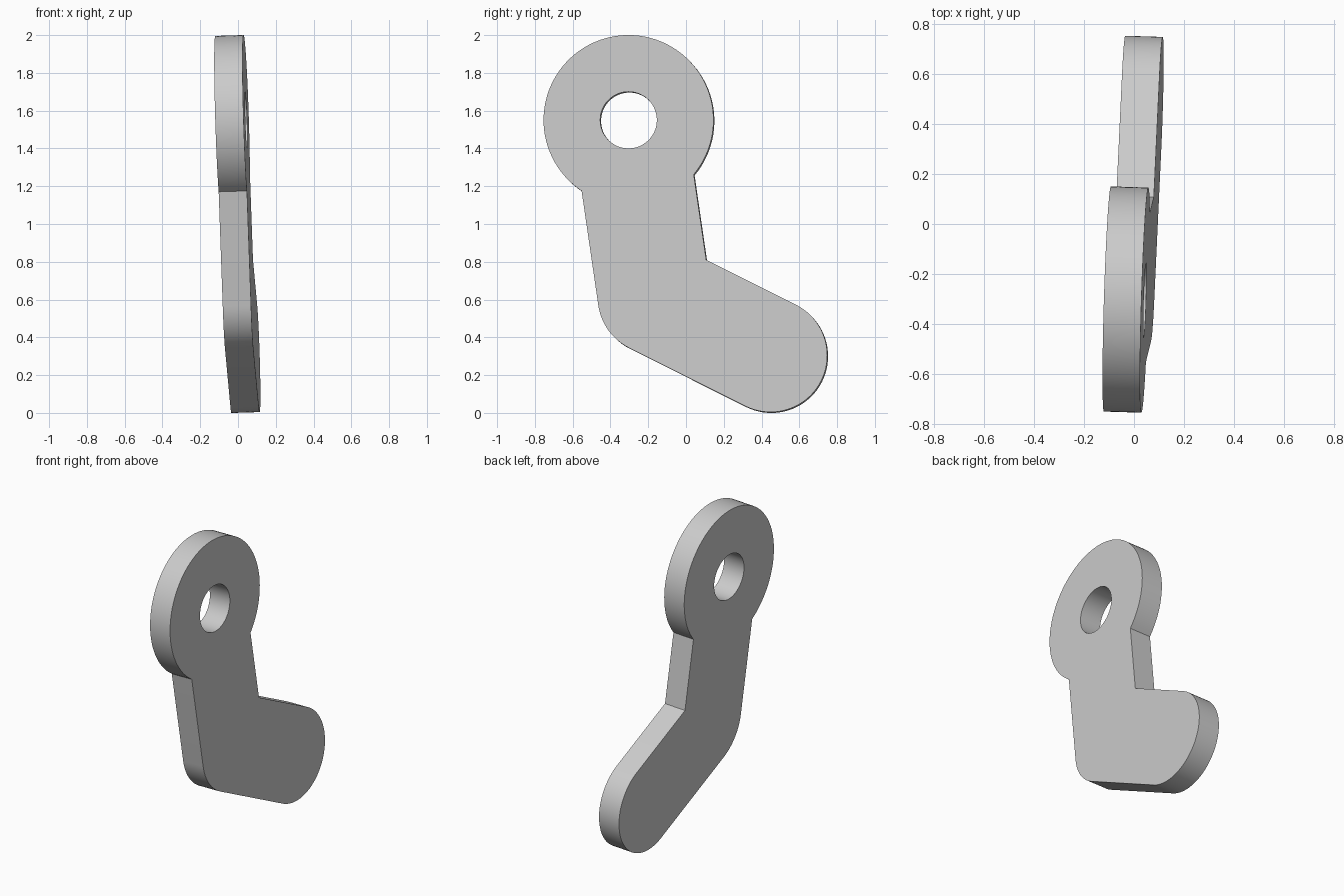
import bpy, bmesh
from math import asin, atan2, cos, pi, radians, sin, sqrt
from mathutils import Vector

cube = bpy.data.objects.get("Cube")
if cube:
    bpy.data.objects.remove(cube, do_unlink=True)

# Arm layout in the side plane (y, z)
RING = Vector((-0.302, 1.548))
BEND = Vector((-0.165, 0.61))
TIP = Vector((0.45, 0.302))
RING_R, ARM_R, HOLE_R = 0.45, 0.30, 0.15
THICK, TILT = 0.15, 0.031


def polar(angle, radius=1.0):
    return Vector((cos(angle), sin(angle))) * radius


def arc(center, radius, start, end, steps):
    return [center + polar(start + (end - start) * i / steps, radius)
            for i in range(steps + 1)]


# Outline: rounded tip, inner corner, ring, rounded bend
up = RING - BEND
out = TIP - BEND
up_angle = atan2(up.y, up.x)
out_angle = atan2(out.y, out.x)
inner_up = polar(up_angle - pi / 2)
inner_out = polar(out_angle + pi / 2)
corner = BEND + (inner_up + inner_out) * ARM_R / (1 + inner_up.dot(inner_out))
neck = asin(ARM_R / RING_R)

outline = arc(TIP, ARM_R, out_angle - pi / 2, out_angle + pi / 2, 40)
outline.append(corner)
outline += arc(RING, RING_R, up_angle - pi + neck, up_angle + pi - neck, 72)
outline += arc(BEND, ARM_R, up_angle + pi / 2, out_angle + 3 * pi / 2, 16)
hole = arc(RING, HOLE_R, 0, 2 * pi, 64)[:-1]

# Slightly tilted plate, filled and extruded along its normal
normal = Vector((1, -TILT, TILT)).normalized()
bm = bmesh.new()
edges = []
for loop in (outline, hole):
    verts = [bm.verts.new(Vector((TILT * (p.x - p.y) + 0.026, p.x, p.y))
                          - normal * THICK / 2) for p in loop]
    edges += [bm.edges.new((verts[i - 1], verts[i])) for i in range(len(verts))]
bmesh.ops.triangle_fill(bm, edges=edges, use_beauty=True, normal=normal)
result = bmesh.ops.extrude_face_region(bm, geom=bm.faces[:], use_keep_orig=True)
moved = [g for g in result["geom"] if isinstance(g, bmesh.types.BMVert)]
bmesh.ops.translate(bm, verts=moved, vec=normal * THICK)
bmesh.ops.recalc_face_normals(bm, faces=bm.faces[:])

mesh = bpy.data.meshes.new("lever_arm")
bm.to_mesh(mesh)
bm.free()
lever = bpy.data.objects.new("lever_arm", mesh)
bpy.context.collection.objects.link(lever)

# Plain grey
grey = bpy.data.materials.new("light_grey")
grey.use_nodes = True
color = (0.6, 0.6, 0.6, 1)
grey.diffuse_color = color
grey.node_tree.nodes["Principled BSDF"].inputs["Base Color"].default_value = color
mesh.materials.append(grey)

bpy.ops.object.select_all(action="DESELECT")
lever.select_set(True)
bpy.context.view_layer.objects.active = lever
bpy.ops.object.shade_smooth_by_angle(angle=radians(30))
